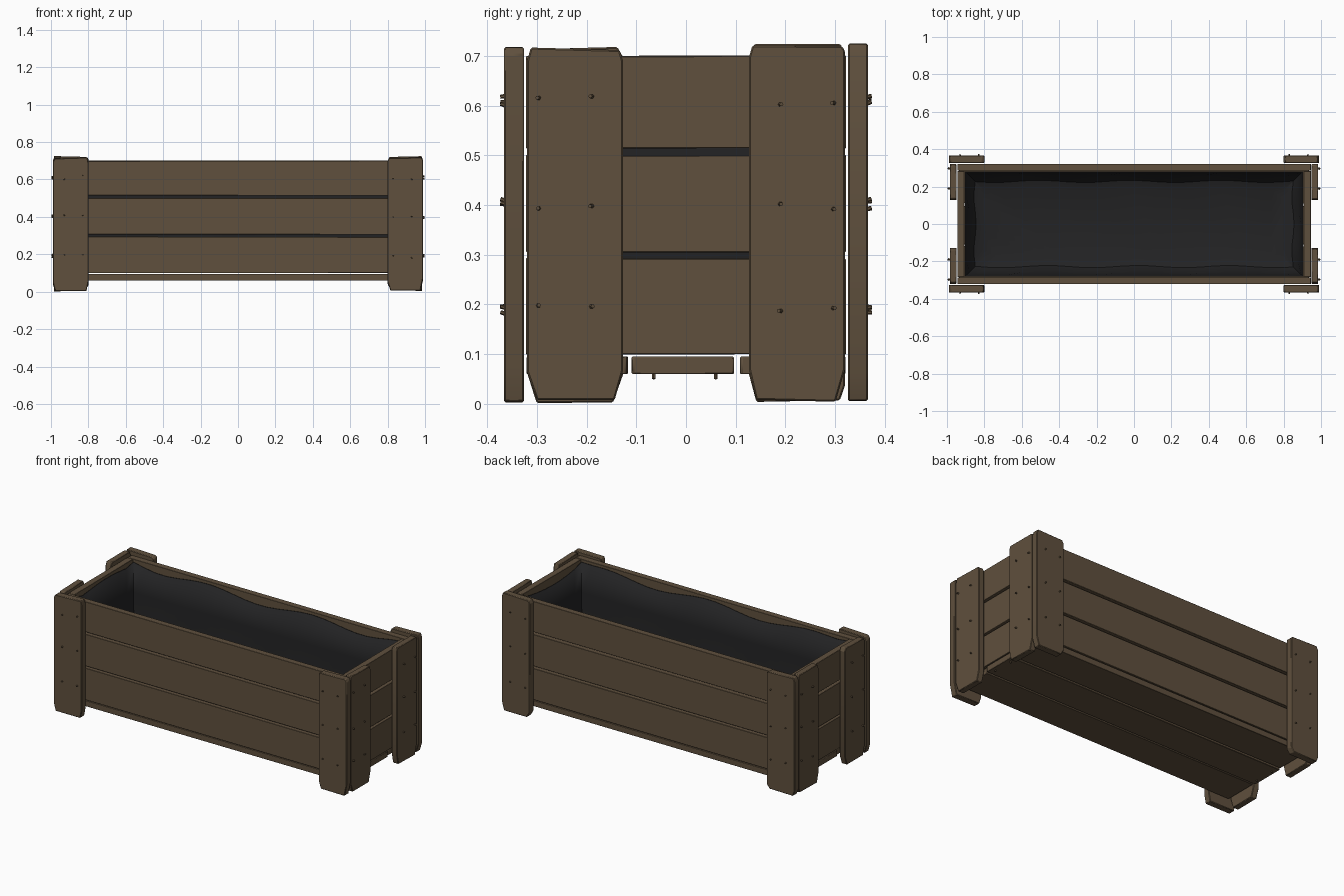
import bpy, bmesh, math, random
from mathutils import Vector, Matrix

random.seed(4)
cube = bpy.data.objects.get("Cube")
if cube:
    bpy.data.objects.remove(cube, do_unlink=True)


def material(name, rgb):
    m = bpy.data.materials.new(name)
    m.use_nodes = True
    m.diffuse_color = (*rgb, 1)
    m.node_tree.nodes["Principled BSDF"].inputs["Base Color"].default_value = (*rgb, 1)
    return m


wood = material("brown wood", (0.115, 0.08, 0.047))
black = material("black liner", (0.017, 0.017, 0.018))


def finish(name, bm, mat, bevel=0.0):
    bmesh.ops.recalc_face_normals(bm, faces=bm.faces)
    mesh = bpy.data.meshes.new(name)
    bm.to_mesh(mesh)
    bm.free()
    mesh.materials.append(mat)
    ob = bpy.data.objects.new(name, mesh)
    bpy.context.collection.objects.link(ob)
    if bevel:
        mod = ob.modifiers.new("worn edges", "BEVEL")
        mod.width = bevel
        mod.segments = 1
    bpy.ops.object.select_all(action="DESELECT")
    bpy.context.view_layer.objects.active = ob
    ob.select_set(True)
    bpy.ops.object.shade_smooth_by_angle(angle=math.radians(25))
    return ob


def board(name, low, high, chips=None, jitter=0.003):
    """Board between two corners; chips cut (width, length) off its face corners."""
    low, high = Vector(low), Vector(high)
    size = high - low
    thin = min(range(3), key=lambda i: size[i])
    a, b = [i for i in range(3) if i != thin]
    bm = bmesh.new()
    points = []
    for k, (sa, sb) in enumerate(((0, 0), (1, 0), (1, 1), (0, 1))):
        ca, cb = chips[k] if chips else (0.003, 0.003)
        pair = [(ca, 0), (0, cb)]
        if k % 2 == 0:
            pair.reverse()
        for da, db in pair:
            p = low.copy()
            p[a] = high[a] - da if sa else low[a] + da
            p[b] = high[b] - db if sb else low[b] + db
            p[b] += random.uniform(-jitter, jitter) * 0.5
            points.append(bm.verts.new(p))
    face = bm.faces.new(points)
    out = bmesh.ops.extrude_face_region(bm, geom=[face])
    depth = Vector((0, 0, 0))
    depth[thin] = size[thin]
    bmesh.ops.translate(bm, vec=depth,
                        verts=[v for v in out["geom"] if isinstance(v, bmesh.types.BMVert)])
    return finish(name, bm, wood, 0.003)


# Three boards on every wall
rows = ((0.10, 0.293), (0.305, 0.5), (0.515, 0.70))
for i, (z0, z1) in enumerate(rows):
    for s, side in ((-1, "front"), (1, "back")):
        y = sorted((s * 0.285, s * 0.322))
        board(f"{side}_board_{i + 1}", (-0.945, y[0], z0), (0.945, y[1], z1))
    for s, side in ((-1, "right"), (1, "left")):
        x = sorted((s * 0.907, s * 0.945))
        board(f"{side}_board_{i + 1}", (x[0], -0.284, z0), (x[1], 0.284, z1))

# Floor boards
for i, (y0, y1, reach) in enumerate(((-0.32, -0.118, 0.935), (-0.108, 0.098, 0.945),
                                     (0.11, 0.32, 0.935))):
    board(f"floor_board_{i + 1}", (-reach, y0, 0.06), (reach, y1, 0.095))

# Paired corner planks with rough-cut ends
nails = bmesh.new()


def nail(pos, direction):
    turn = Vector((0, 0, 1)).rotation_difference(direction).to_matrix().to_4x4()
    tilt = Matrix.Rotation(random.uniform(-0.4, 0.4), 4, "X")
    bmesh.ops.create_cone(nails, cap_ends=True, segments=6, radius1=0.005, radius2=0.004,
                          depth=0.02, matrix=Matrix.Translation(pos) @ turn @ tilt)


for sx, lr in ((-1, "right"), (1, "left")):
    for sy, fb in ((-1, "front"), (1, "back")):
        top = 0.715 if sy < 0 else 0.722

        def chips():
            r = random.uniform
            return [(r(0.01, 0.02), r(0.03, 0.08)), (r(0.01, 0.02), r(0.03, 0.08)),
                    (r(0.004, 0.012), r(0.01, 0.025)), (r(0.004, 0.012), r(0.01, 0.025))]

        x = sorted((sx * 0.80, sx * 0.99))
        y = sorted((sy * 0.326, sy * 0.366))
        board(f"{fb}_{lr}_post_face", (x[0], y[0], 0.005), (x[1], y[1], top), chips(), 0.008)
        x = sorted((sx * 0.948, sx * 0.985))
        y = sorted((sy * 0.127, sy * 0.32))
        board(f"{fb}_{lr}_post_side", (x[0], y[0], 0.005), (x[1], y[1], top), chips(), 0.008)
        for z in (0.19, 0.40, 0.61):
            for u in (0.83, 0.93):
                nail(Vector((sx * u, sy * 0.364, z + random.uniform(-0.01, 0.01))),
                     Vector((0, sy, 0)))
            for u in (0.19, 0.297):
                nail(Vector((sx * 0.986, sy * u, z + random.uniform(-0.01, 0.01))),
                     Vector((sx, 0, 0)))
    for y in (-0.065, 0.06):
        nail(Vector((sx * 0.92, y, 0.06)), Vector((0, 0, -1)))
finish("nails", nails, wood)

# Soft open liner: stacked rings from the sagging rim to the floor
bm = bmesh.new()
NX, NY = 24, 8
outline = ([(-1 + 2 * i / NX, -1) for i in range(NX)] + [(1, -1 + 2 * i / NY) for i in range(NY)]
           + [(1 - 2 * i / NX, 1) for i in range(NX)] + [(-1, 1 - 2 * i / NY) for i in range(NY)])
rings = []
for inset, z in ((0, 0.685), (0.002, 0.5), (0.006, 0.3), (0.015, 0.18), (0.045, 0.125), (0.10, 0.108)):
    ring = []
    for u, v in outline:
        sag = 0.0
        if z > 0.6:
            sag = 0.018 * (1 + math.sin(u * 8 + v * 2)) * (1 - abs(u * v) ** 8)
        fold = 0.006 * (1 + math.sin(u * 11 + v * 5)) if 0.11 < z < 0.2 else 0
        ring.append(bm.verts.new((u * (0.902 - inset - fold), v * (0.280 - inset - fold), z - sag)))
    rings.append(ring)
n = len(outline)
for upper, lower in zip(rings, rings[1:]):
    for i in range(n):
        bm.faces.new((upper[i], upper[(i + 1) % n], lower[(i + 1) % n], lower[i]))
bm.faces.new(rings[-1])
liner = finish("liner", bm, black)
solid = liner.modifiers.new("thickness", "SOLIDIFY")
solid.thickness = 0.004
solid.offset = 0
